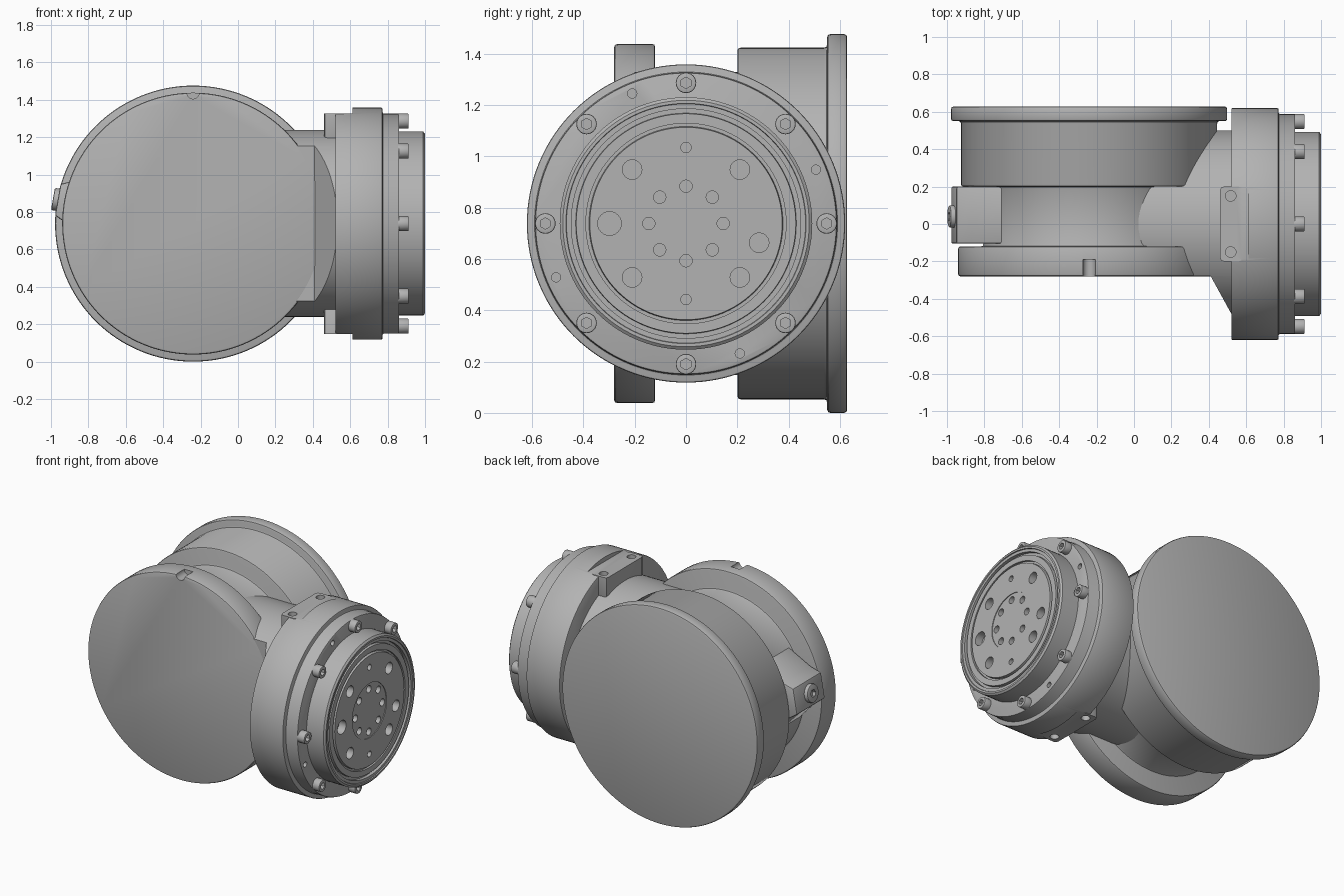
import bpy, bmesh, math
from math import pi, cos, sin, radians
from mathutils import Matrix, Vector

cube = bpy.data.objects.get("Cube")
if cube:
    bpy.data.objects.remove(cube, do_unlink=True)

CZ = 0.738                                   # height of both axes
DRUM = Vector((-0.24, 0, CZ))
TO_X = Matrix.Translation((0, 0, CZ)) @ Matrix.Rotation(pi / 2, 4, 'Y')
TO_Y = Matrix.Translation(DRUM) @ Matrix.Rotation(-pi / 2, 4, 'X')

grey = bpy.data.materials.new("cast_grey")
grey.use_nodes = True
grey.diffuse_color = (0.45, 0.45, 0.45, 1)
grey.node_tree.nodes["Principled BSDF"].inputs["Base Color"].default_value = (0.45, 0.45, 0.45, 1)


def finish(name, bm, matrix):
    bm.transform(matrix)
    bmesh.ops.recalc_face_normals(bm, faces=bm.faces)
    mesh = bpy.data.meshes.new(name)
    bm.to_mesh(mesh)
    bm.free()
    mesh.materials.append(grey)
    obj = bpy.data.objects.new(name, mesh)
    bpy.context.collection.objects.link(obj)
    return obj


def lathe(name, profile, matrix, sides=96):
    """Turn (position along axis, radius) points and close both ends."""
    bm = bmesh.new()
    rings = [[bm.verts.new((r * cos(2 * pi * i / sides), r * sin(2 * pi * i / sides), a))
              for i in range(sides)] for a, r in profile]
    for lower, upper in zip(rings, rings[1:]):
        for i in range(sides):
            j = (i + 1) % sides
            bm.faces.new((lower[i], lower[j], upper[j], upper[i]))
    bm.faces.new(rings[0])
    bm.faces.new(rings[-1])
    return finish(name, bm, matrix)


def prism(name, points, lo, hi, matrix=Matrix()):
    bm = bmesh.new()
    base = bm.faces.new([bm.verts.new((x, y, lo)) for x, y in points])
    top = bmesh.ops.extrude_face_region(bm, geom=[base])["geom"]
    bmesh.ops.translate(bm, vec=(0, 0, hi - lo),
                        verts=[v for v in top if isinstance(v, bmesh.types.BMVert)])
    return finish(name, bm, matrix)


def box(name, x, y, z):
    return prism(name, [(x[0], y[0]), (x[1], y[0]), (x[1], y[1]), (x[0], y[1])], *z)


def rod(name, y, z, r, lo, hi, sides=24):
    """Cylinder along x, at an offset from the output axis."""
    return lathe(name, [(lo, r), (hi, r)], Matrix.Translation((0, y, z)) @ TO_X, sides)


def apply(obj, mod):
    bpy.context.view_layer.objects.active = obj
    bpy.ops.object.modifier_apply(modifier=mod.name)


def bevel(obj, width, segments=2):
    mod = obj.modifiers.new("bevel", 'BEVEL')
    mod.width, mod.segments, mod.limit_method = width, segments, 'ANGLE'
    mod.angle_limit = radians(30)
    apply(obj, mod)
    return obj


def join(objs):
    bm = bmesh.new()
    for o in objs:
        bm.from_mesh(o.data)
        bpy.data.objects.remove(o, do_unlink=True)
    return finish("joined", bm, Matrix())


def combine(obj, tools, operation='DIFFERENCE'):
    tool = join(tools)
    mod = obj.modifiers.new("bool", 'BOOLEAN')
    mod.operation, mod.object, mod.solver = operation, tool, 'EXACT'
    apply(obj, mod)
    bpy.data.objects.remove(tool, do_unlink=True)


# Main drum: front disc, waist, rear drum and flange
drum = bevel(lathe("main_drum", [(-0.28, 0.70), (-0.12, 0.70), (-0.12, 0.565), (0.2, 0.565),
                                 (0.2, 0.685), (0.55, 0.685), (0.55, 0.738), (0.628, 0.738)],
                   TO_Y, 128), 0.012)
combine(drum, [lathe("notch", [(-0.4, 0.033), (-0.19, 0.033)],
                     TO_Y @ Matrix.Translation((0, -0.7, 0)), 24)])

# Side arm, flush with the front disc and then flaring out to the collar
arm = lathe("side_arm", [(-0.1, 0.5), (0.56, 0.5)], TO_X)
combine(arm, [prism("front_cut", [(-0.3, -0.279), (0.41, -0.279), (0.6, -0.625),
                                  (0.6, -0.8), (-0.3, -0.8)], 0, 2)])

# Collar with flat pads above and below
collar = bevel(lathe("collar", [(0.52, 0.62), (0.773, 0.62), (0.773, 0.588), (0.862, 0.588)],
                     TO_X, 128), 0.008)
ends = (1, -1)


def span(side, a, b):
    return sorted((CZ + side * a, CZ + side * b))


combine(collar, [bevel(box("pad", (0.46, 0.58), (-0.2, 0.2), span(s, 0.44, 0.66)), 0.02)
                 for s in ends], 'UNION')
combine(collar, [box("pad_flat", (0.4, 0.612), (-0.3, 0.3), span(s, 0.59, 0.8)) for s in ends])
combine(collar, [lathe("pad_hole", [(h[0], 0.028), (h[1], 0.028)],
                       Matrix.Translation((0.517, y, 0)), 24)
                 for s in ends for h in [span(s, 0.53, 0.7)] for y in (-0.15, 0.15)])
combine(collar, [rod("pin_hole", 0.548 * cos(a), 0.548 * sin(a), 0.018, 0.83, 0.9)
                 for a in [radians(22.5 + 90 * k) for k in range(4)]])

# Output hub with ring grooves and mounting holes
hub = lathe("output_hub", [(0.8, 0.492), (0.99, 0.492), (1.0, 0.48), (1.0, 0.468), (0.993, 0.466),
                           (0.993, 0.447), (0.97, 0.447), (0.97, 0.43), (0.99, 0.428),
                           (0.99, 0.39), (0.975, 0.39), (0.975, 0.378), (0.993, 0.375),
                           (0.993, 0.185), (0.988, 0.185)], TO_X)
holes = [(0.145 * cos(k * pi / 4), 0.145 * sin(k * pi / 4), 0.024) for k in range(8)]
holes += [(0.21 * a, 0.21 * b, 0.038) for a in ends for b in ends]
holes += [(0, 0.296 * s, 0.02) for s in ends]
holes += [(-0.298, 0, 0.046), (0.285, -0.075, 0.038)]
combine(hub, [rod("hub_hole", y, z, r, 0.94, 1.1) for y, z, r in holes])

# Socket head bolts around the collar
ring = [(0.548 * cos(k * pi / 4), 0.548 * sin(k * pi / 4)) for k in range(8)]
bolts = join([bevel(rod("bolt", y, z, 0.04, 0.84, 0.912), 0.005) for y, z in ring])
bolts.name = bolts.data.name = "collar_bolts"
combine(bolts, [rod("socket", y, z, 0.022, 0.885, 1.0, 6) for y, z in ring])

# Tapered side boss with a round plug, bridging the waist
BOSS = Matrix.Translation(DRUM) @ Matrix.Rotation(pi / 2, 4, 'X') @ Matrix.Rotation(radians(170), 4, 'Z')
boss = bevel(prism("side_boss", [(0.45, -0.28), (0.66, -0.12), (0.735, -0.085),
                                 (0.735, 0.085), (0.66, 0.12), (0.45, 0.28)],
                   -0.2, 0.105, BOSS), 0.01)
PLUG = BOSS @ Matrix.Translation((0, 0, -0.04)) @ Matrix.Rotation(pi / 2, 4, 'Y')
plug = bevel(lathe("boss_plug", [(0.7, 0.06), (0.761, 0.06)], PLUG, 32), 0.008)
combine(plug, [lathe("plug_socket", [(0.74, 0.026), (0.8, 0.026)], PLUG, 6)])

# Smooth curved walls, keep edges crisp
for obj in (drum, arm, collar, hub, bolts, boss, plug):
    bpy.ops.object.select_all(action='DESELECT')
    obj.select_set(True)
    bpy.context.view_layer.objects.active = obj
    bpy.ops.object.shade_smooth_by_angle(angle=radians(30))
